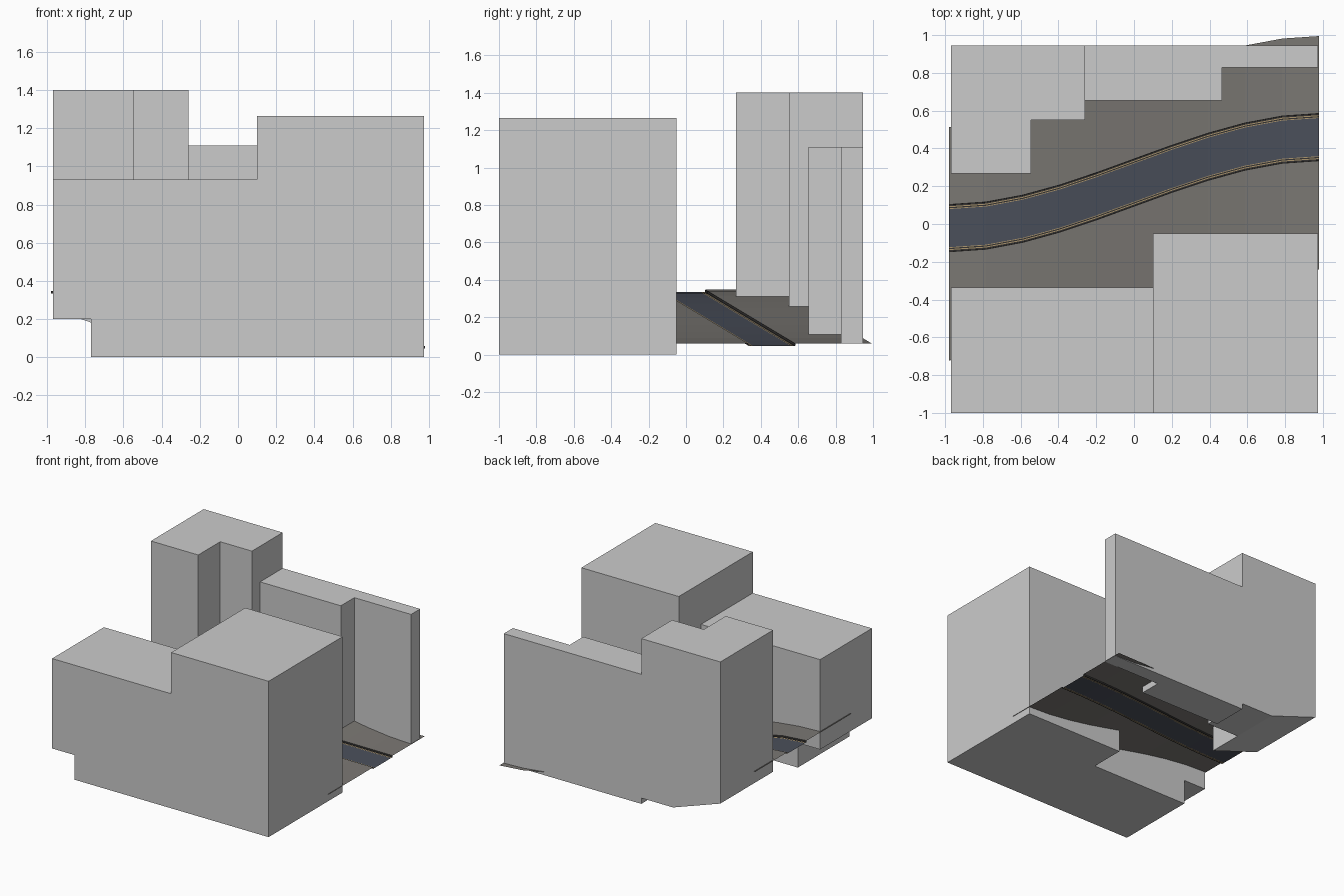
import bpy, bmesh, math

if "Cube" in bpy.data.objects:
    bpy.data.objects.remove(bpy.data.objects["Cube"])


def material(name, rgb):
    m = bpy.data.materials.new(name)
    m.diffuse_color = (*rgb, 1)
    m.use_nodes = True
    m.node_tree.nodes["Principled BSDF"].inputs["Base Color"].default_value = m.diffuse_color
    return m


def link(name, bm):
    me = bpy.data.meshes.new(name)
    bm.to_mesh(me)
    bm.free()
    ob = bpy.data.objects.new(name, me)
    bpy.context.collection.objects.link(ob)
    return ob


def prism(name, profile, y0, y1):
    """Extrude an x-z outline from y0 to y1."""
    bm = bmesh.new()
    face = bm.faces.new([bm.verts.new((x, y0, z)) for x, z in profile])
    ext = bmesh.ops.extrude_face_region(bm, geom=[face])
    moved = [v for v in ext["geom"] if isinstance(v, bmesh.types.BMVert)]
    bmesh.ops.translate(bm, verts=moved, vec=(0, y1 - y0, 0))
    bmesh.ops.recalc_face_normals(bm, faces=bm.faces)
    return link(name, bm)


def box_profile(x0, x1, z0, z1):
    return [(x0, z0), (x1, z0), (x1, z1), (x0, z1)]


def union(parts):
    """Merge touching blocks into one clean solid."""
    base = parts[0]
    for other in parts[1:]:
        mod = base.modifiers.new("union", 'BOOLEAN')
        mod.operation = 'UNION'
        mod.solver = 'EXACT'
        mod.object = other
    bpy.context.view_layer.update()
    dg = bpy.context.evaluated_depsgraph_get()
    bm = bmesh.new()
    bm.from_mesh(base.evaluated_get(dg).to_mesh())
    bmesh.ops.remove_doubles(bm, verts=bm.verts, dist=0.0005)
    bmesh.ops.dissolve_limit(bm, angle_limit=math.radians(1),
                             verts=bm.verts, edges=bm.edges)
    base.modifiers.clear()
    bm.to_mesh(base.data)
    bm.free()
    for other in parts[1:]:
        bpy.data.objects.remove(other)


# Front buildings: low block with a notched corner, and the taller deep block
union([
    prism("front_buildings", [(-0.77, 0), (0.1, 0), (0.1, 0.93), (-0.97, 0.93),
                              (-0.97, 0.2), (-0.77, 0.2)], -1.0, -0.335),
    prism("front_tall", box_profile(0.1, 0.975, 0, 1.265), -1.0, -0.05),
])

# Rear buildings: stepped plan, tower base cut along the slope
union([
    prism("rear_buildings", [(-0.97, 0.25), (-0.545, 0.105), (-0.545, 1.4),
                             (-0.97, 1.4)], 0.268, 0.945),
    prism("rear_tower_step", box_profile(-0.545, -0.26, 0.105, 1.4), 0.55, 0.945),
    prism("rear_wall", box_profile(-0.26, 0.465, 0.058, 1.11), 0.655, 0.945),
    prism("rear_wall_end", box_profile(0.465, 0.975, 0.058, 1.11), 0.828, 0.945),
])

# Street: strips swept along an S-shaped, descending path
ground = material("ground", (0.20, 0.19, 0.175))
asphalt = material("asphalt", (0.07, 0.08, 0.105))
curb = material("curb", (0.035, 0.033, 0.032))
paint = material("paint", (0.42, 0.31, 0.16))
STEPS = 10


def sweep(name, section, mats):
    """Sweep (side offset, height offset) points; one material per strip."""
    bm = bmesh.new()
    rows = []
    for i in range(STEPS + 1):
        t = i / STEPS
        s = t * t * (3 - 2 * t)
        x, y, z = -0.98 + 1.96 * t, -0.022 + 0.482 * s, 0.347 - 0.289 * s
        rows.append([bm.verts.new((x, y + d, z + h)) for d, h in section])
    used = list(dict.fromkeys(mats))
    for a, b in zip(rows, rows[1:]):
        for j, m in enumerate(mats):
            f = bm.faces.new((a[j], b[j], b[j + 1], a[j + 1]))
            f.material_index = used.index(m)
    ob = link(name, bm)
    for m in used:
        ob.data.materials.append(m)


# Sloping ground on both sides of the road
sweep("ground_front", [(-0.70, 0), (-0.125, 0)], [ground])
sweep("ground_rear", [(0.125, 0), (0.535, 0)], [ground])

# Recessed road with curbs and double edge lines, mirrored about its centre
half = [(0.125, 0), (0.124, -0.012), (0.116, -0.012), (0.111, -0.012),
        (0.105, -0.012), (0.101, -0.012)]
half_mats = [curb, curb, paint, curb, paint]
sweep("road", [(-d, h) for d, h in half] + half[::-1],
      half_mats + [asphalt] + half_mats[::-1])
